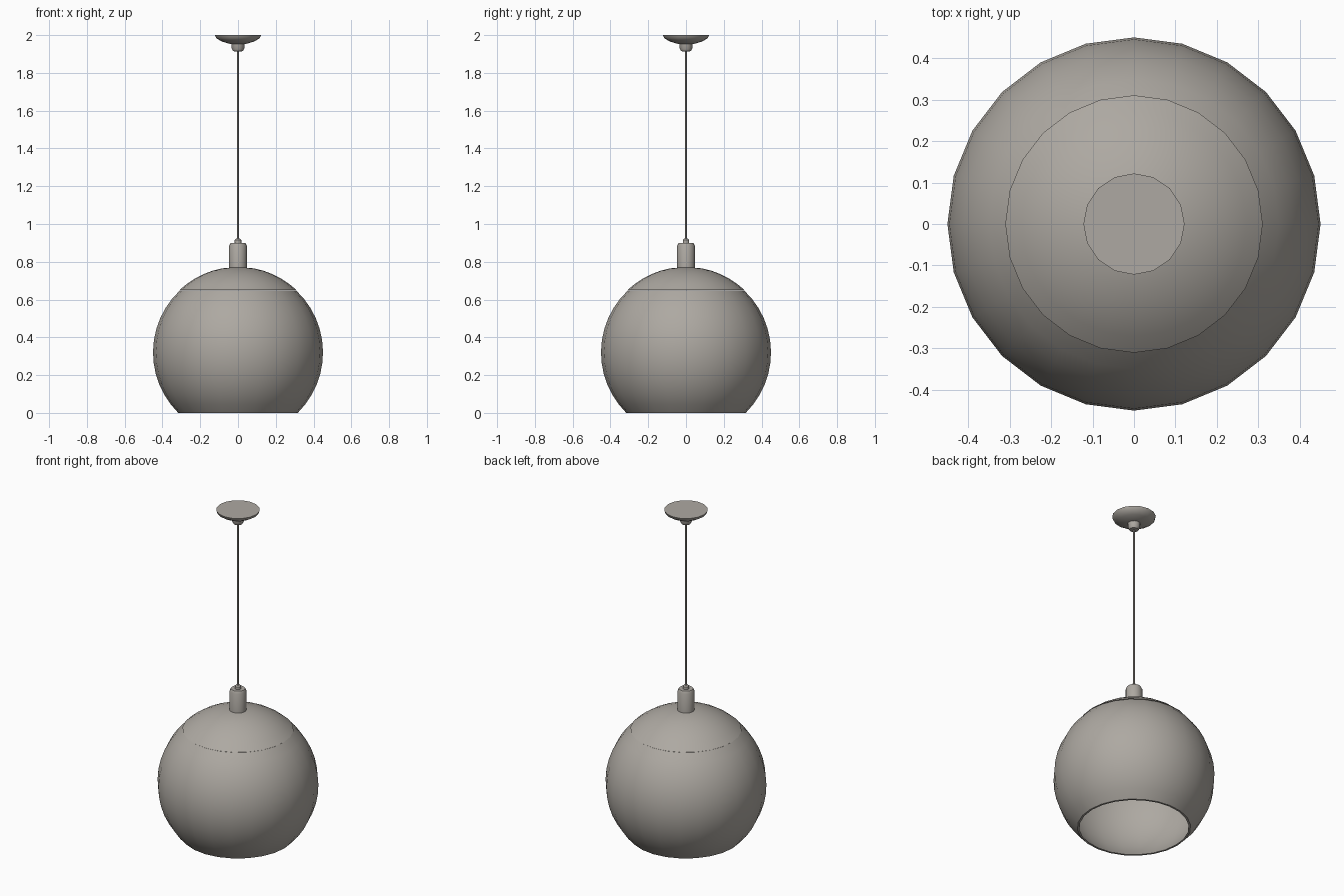
import bpy, bmesh, math

if "Cube" in bpy.data.objects:
    bpy.data.objects.remove(bpy.data.objects["Cube"])

metal = bpy.data.materials.new("warm grey")
metal.diffuse_color = (0.42, 0.395, 0.36, 1)
metal.use_nodes = True
metal.node_tree.nodes["Principled BSDF"].inputs["Base Color"].default_value = metal.diffuse_color


def lathe(name, profile, sides, angle=40):
    """Spin an (radius, z) profile about z; radius 0 makes a pole."""
    bm = bmesh.new()
    rings = []
    for r, z in profile:
        if r == 0:
            rings.append([bm.verts.new((0, 0, z))] * sides)
        else:
            rings.append([bm.verts.new((r * math.cos(2 * math.pi * i / sides),
                                        r * math.sin(2 * math.pi * i / sides), z))
                          for i in range(sides)])
    for a, b in zip(rings, rings[1:]):
        for i in range(sides):
            j = (i + 1) % sides
            quad = list(dict.fromkeys((a[i], a[j], b[j], b[i])))
            if len(quad) > 2:
                bm.faces.new(quad)
    bmesh.ops.remove_doubles(bm, verts=bm.verts, dist=1e-5)
    bmesh.ops.recalc_face_normals(bm, faces=bm.faces)
    me = bpy.data.meshes.new(name)
    bm.to_mesh(me)
    bm.free()
    me.materials.append(metal)
    ob = bpy.data.objects.new(name, me)
    bpy.context.collection.objects.link(ob)
    bpy.ops.object.select_all(action='DESELECT')
    ob.select_set(True)
    bpy.context.view_layer.objects.active = ob
    bpy.ops.object.shade_smooth_by_angle(angle=math.radians(angle))
    return ob


def arc(radius, z0, z1, steps, centre=0.32):
    """Points on a circle of the globe between two heights."""
    a0, a1 = (math.asin((z - centre) / radius) for z in (z0, z1))
    pts = []
    for i in range(steps + 1):
        a = a0 + (a1 - a0) * i / steps
        pts.append((max(radius * math.cos(a), 0), centre + radius * math.sin(a)))
    return pts


# Globe shade, open below, with a thin wall
outer = arc(0.45, 0.0, 0.648, 12)
inner = arc(0.442, 0.648, 0.0, 12)
lathe("globe_shade", outer + inner + outer[:1], 24)

# Cap dome covering the top of the globe
dome = arc(0.453, 0.65, 0.765, 5)
under = arc(0.443, 0.755, 0.65, 5)
lathe("shade_cap", [(0, 0.773)] + dome[::-1] + under[::-1] + [(0, 0.763)], 24)

# Lamp socket and cable grip
lathe("socket", [(0, 0.76), (0.047, 0.76), (0.047, 0.885), (0.04, 0.9), (0, 0.9)], 16)
lathe("cable_grip", [(0, 0.895), (0.018, 0.895), (0.018, 0.915), (0.01, 0.922), (0, 0.922)], 10)

# Hanging cable
lathe("cable", [(0, 0.91), (0.0045, 0.91), (0.0045, 1.93), (0, 1.93)], 8)

# Ceiling canopy with its collar
lathe("ceiling_canopy", [(0, 2.0), (0.122, 2.0), (0.116, 1.984), (0.085, 1.966),
                         (0.045, 1.954), (0, 1.952)], 16)
lathe("canopy_collar", [(0, 1.96), (0.036, 1.96), (0.034, 1.93), (0.026, 1.915), (0, 1.912)], 12)
